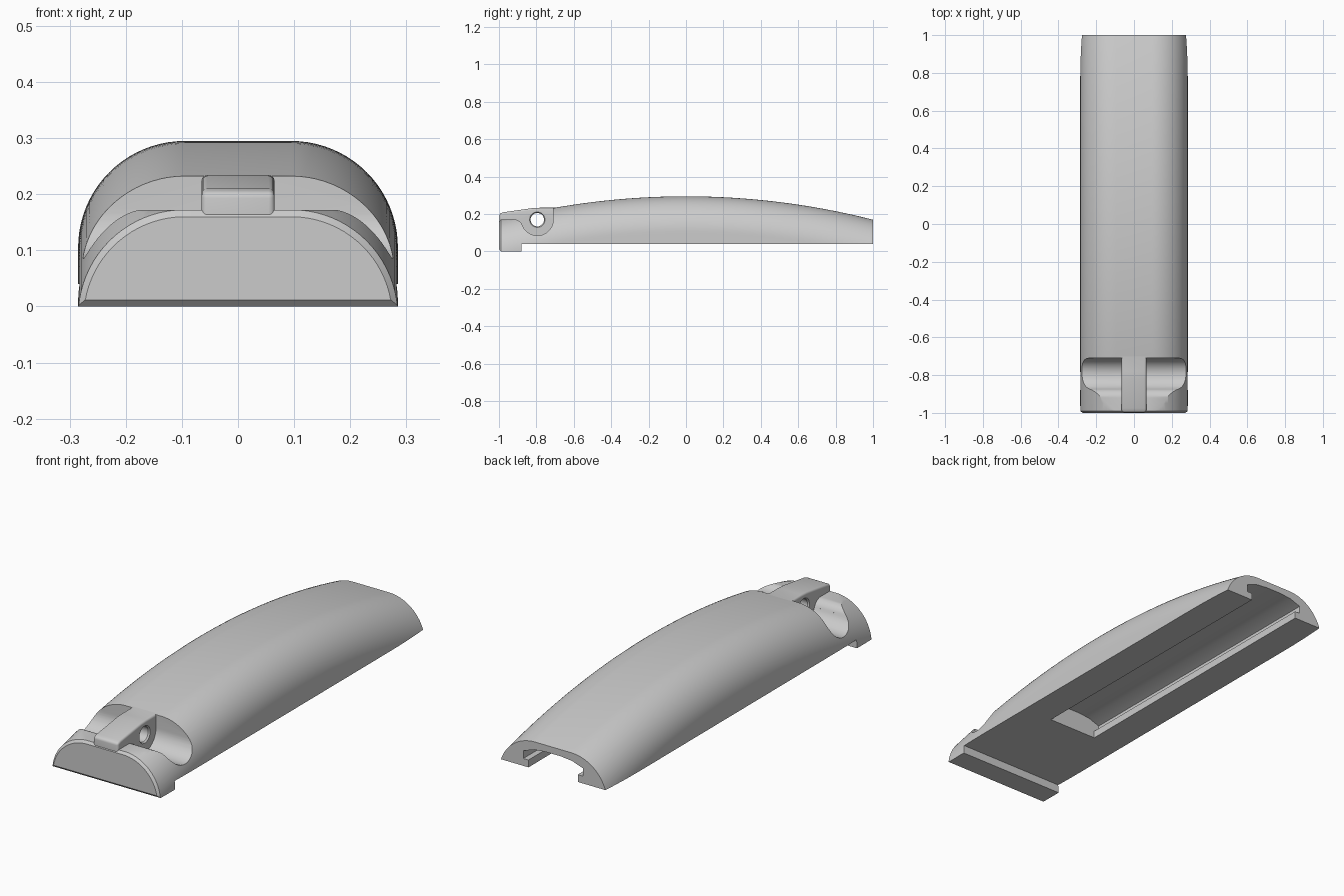
import bpy, bmesh, math

cube = bpy.data.objects.get("Cube")
if cube:
    bpy.data.objects.remove(cube, do_unlink=True)

# One plain grey for the whole part
grey = bpy.data.materials.new("plain grey")
grey.use_nodes = True
COLOUR = (0.6, 0.6, 0.6, 1)
grey.diffuse_color = COLOUR
grey.node_tree.nodes["Principled BSDF"].inputs["Base Color"].default_value = COLOUR


def arc(cu, cv, r, a0, a1, n=16):
    """Points on an arc, angles in degrees."""
    steps = [math.radians(a0 + (a1 - a0) * i / n) for i in range(n + 1)]
    return [(cu + r * math.cos(a), cv + r * math.sin(a)) for a in steps]


def loft(name, rings):
    """Closed solid through a row of rings with equal point counts."""
    bm = bmesh.new()
    loops = [[bm.verts.new(p) for p in ring] for ring in rings]
    n = len(loops[0])
    for a, b in zip(loops, loops[1:]):
        for i in range(n):
            j = (i + 1) % n
            bm.faces.new((a[i], a[j], b[j], b[i]))
    bm.faces.new(loops[0])
    bm.faces.new(loops[-1])
    bmesh.ops.recalc_face_normals(bm, faces=bm.faces)
    mesh = bpy.data.meshes.new(name)
    bm.to_mesh(mesh)
    bm.free()
    mesh.materials.append(grey)
    obj = bpy.data.objects.new(name, mesh)
    bpy.context.collection.objects.link(obj)
    return obj


def side_prism(name, profile, half_width):
    """Solid from a (y, z) profile, extruded across x."""
    return loft(name, [[(x, y, z) for y, z in profile] for x in (-half_width, half_width)])


def apply_modifier(obj, mod):
    bpy.context.view_layer.objects.active = obj
    bpy.ops.object.modifier_apply(modifier=mod.name)


def combine(obj, other, operation):
    other.hide_render = True
    mod = obj.modifiers.new("combine", 'BOOLEAN')
    mod.operation = operation
    mod.solver = 'EXACT'
    mod.object = other
    apply_modifier(obj, mod)
    bpy.data.objects.remove(other, do_unlink=True)


# Body: round-shouldered section swept along a shallow arch
SHOULDER, FLAT, TOP, ARCH = 0.19, 0.095, 0.295, 4.06
EDGE = 0.01


def section(y, inset=0.0):
    drop = ARCH - math.sqrt(ARCH ** 2 - y ** 2)
    zc = TOP - SHOULDER - drop
    half = [(FLAT + SHOULDER - inset, -0.1)]
    half += arc(FLAT, zc, SHOULDER - inset, 0, 90, 20)
    outline = half + [(-x, z) for x, z in reversed(half)]
    return [(x, y, z) for x, z in outline]


STEPS = 48
start = -1 + EDGE
rings = [section(-1, EDGE)]
rings += [section(start + (1 - start) * i / STEPS) for i in range(STEPS + 1)]
body = loft("curved_body", rings)

# Underside: flat base with a foot left at the front
foot_cutter = side_prism("foot_cutter", [
    (-1.1, -0.3), (1.1, -0.3), (1.1, 0.04), (-0.88, 0.04),
    (-0.88, 0), (-0.988, 0), (-1.1, 0.112)], 0.5)
combine(body, foot_cutter, 'DIFFERENCE')

# Cross groove with a flat front ledge
PIN_Y, PIN_Z, GROOVE = -0.795, 0.17, 0.085
groove = [(-1.1, 0.172)]
groove += arc(-0.921, 0.122, 0.05, 90, 20.9, 10)
groove += arc(PIN_Y, PIN_Z, GROOVE, 200.9, 360, 24)
groove += [(-0.71, 0.5), (-1.1, 0.5)]
combine(body, side_prism("groove_cutter", groove, 0.5), 'DIFFERENCE')

# Bridge across the groove, with rounded edges
bridge = side_prism("bridge", [
    (-0.997, 0.05), (-0.997, 0.203), (-0.975, 0.21), (-0.82, 0.232),
    (-0.78, 0.234), (-0.69, 0.234), (-0.69, 0.05)], 0.065)
bevel = bridge.modifiers.new("round", 'BEVEL')
bevel.width = 0.01
bevel.segments = 4
bevel.limit_method = 'ANGLE'
bevel.angle_limit = math.radians(40)
apply_modifier(bridge, bevel)
combine(body, bridge, 'UNION')

# Pin hole through the bridge, with chamfered mouths
hole = [(-0.08, 0.052), (-0.058, 0.036), (0.058, 0.036), (0.08, 0.052)]
hole_rings = [[(x, y, z) for y, z in arc(PIN_Y, PIN_Z, r, 0, 360, 40)[:-1]] for x, r in hole]
combine(body, loft("hole_cutter", hole_rings), 'DIFFERENCE')

# T-shaped slot in the underside, open at the back
half_slot = [(0.13, -0.1), (0.13, 0.075), (0.157, 0.075), (0.157, 0.112), (0.1, 0.132), (0.04, 0.138)]
slot = half_slot + [(-x, z) for x, z in reversed(half_slot)]
slot_cutter = loft("slot_cutter", [[(x, y, z) for x, z in slot] for y in (-0.44, 1.2)])
combine(body, slot_cutter, 'DIFFERENCE')

# Smooth curves, crisp edges
bpy.ops.object.select_all(action='DESELECT')
body.select_set(True)
bpy.context.view_layer.objects.active = body
bpy.ops.object.shade_smooth_by_angle(angle=math.radians(30))
